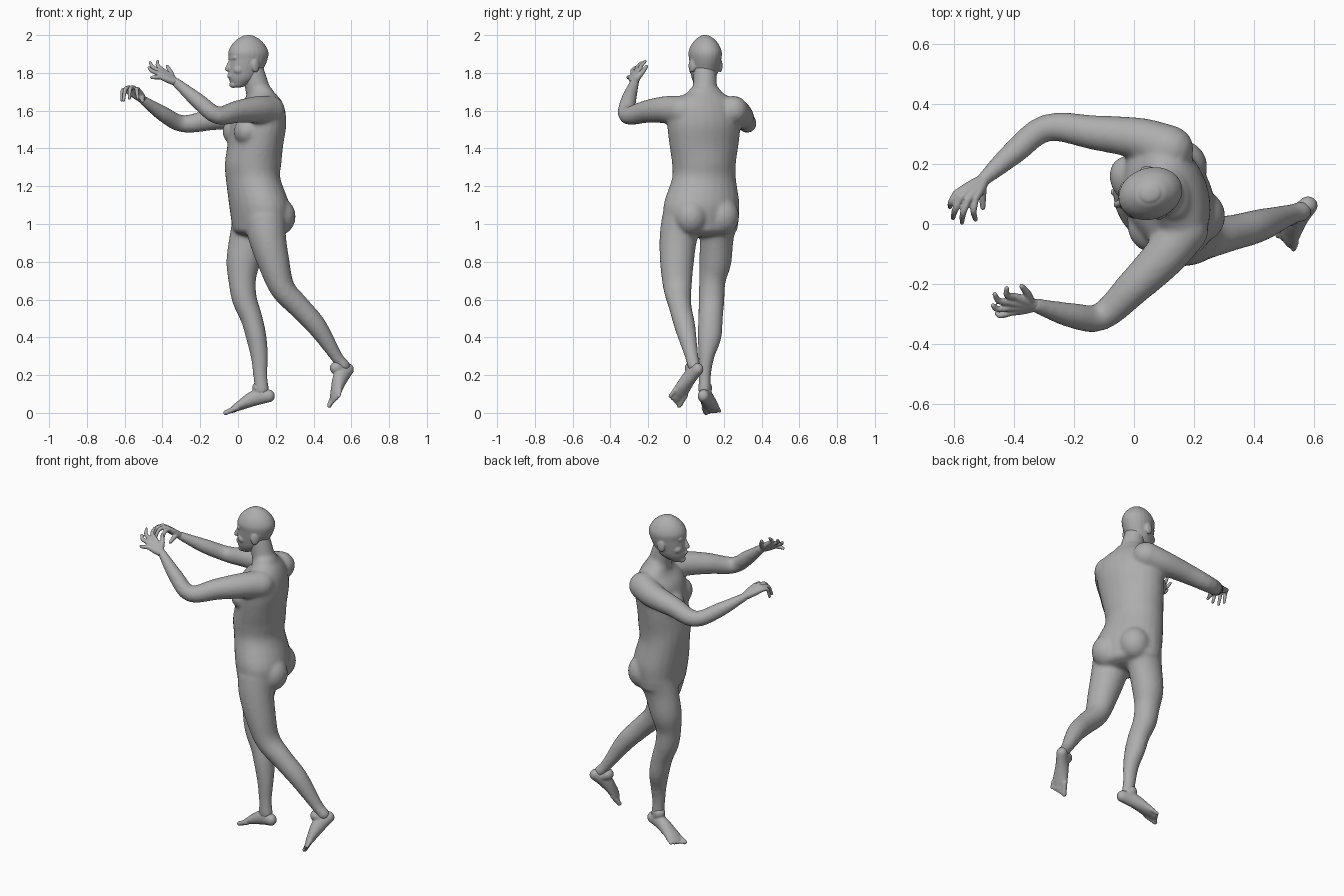
import bpy, bmesh
from math import sin, cos, pi, radians
from mathutils import Vector, Matrix

if "Cube" in bpy.data.objects:
    bpy.data.objects.remove(bpy.data.objects["Cube"])

UP = Vector((0, 0, 1))
grey = bpy.data.materials.new("warm_grey")
grey.use_nodes = True
grey.diffuse_color = (0.42, 0.42, 0.42, 1)
grey.node_tree.nodes["Principled BSDF"].inputs["Base Color"].default_value = (0.42, 0.42, 0.42, 1)


def spline(pts, steps=4):
    """Smooth curve through rows of centre and radii."""
    rows = [Vector(p if len(p) == 5 else (*p, p[3])) for p in pts]
    ext = [2 * rows[0] - rows[1]] + rows + [2 * rows[-1] - rows[-2]]
    out = []
    for a, b, c, d in zip(ext, ext[1:], ext[2:], ext[3:]):
        for i in range(steps):
            t = i / steps
            out.append(b + (c - a) * t / 2 + (2 * a - 5 * b + 4 * c - d) * t**2 / 2
                       + (3 * b - a - 3 * c + d) * t**3 / 2)
    return out + [rows[-1]]


def tube(bm, pts, ref=UP, level=False, cap=None, sides=24):
    """Loft of elliptical rings with rounded ends; first radius lies along ref."""
    rows = spline(pts)
    mid = [Vector(r[:3]) for r in rows]
    rings = []
    for i, r in enumerate(rows):
        t = UP if level else (mid[min(i + 1, len(mid) - 1)] - mid[max(i - 1, 0)]).normalized()
        rings.append((mid[i], t, r[3], r[4]))

    def end(ring, sign):
        c, t, ra, rb = ring
        h = cap or min(ra, rb)
        return [(c + t * sign * h * sin(radians(a)), t, ra * cos(radians(a)), rb * cos(radians(a)))
                for a in (25, 50, 75)]
    rings = end(rings[0], -1)[::-1] + rings + end(rings[-1], 1)
    loops = []
    for c, t, ra, rb in rings:
        u = (ref - t * ref.dot(t)).normalized()
        v = t.cross(u)
        loops.append([bm.verts.new(c + u * ra * cos(k * 2 * pi / sides) + v * rb * sin(k * 2 * pi / sides))
                      for k in range(sides)])
    for a, b in zip(loops, loops[1:]):
        for k in range(sides):
            n = (k + 1) % sides
            bm.faces.new((a[k], a[n], b[n], b[k]))
    bm.faces.new(loops[0][::-1])
    bm.faces.new(loops[-1])


def ball(bm, centre, size, turn=0):
    m = Matrix.Translation(centre) @ Matrix.Rotation(turn, 4, "Z") @ Matrix.Diagonal((*size, 1))
    bmesh.ops.create_uvsphere(bm, u_segments=24, v_segments=14, radius=1, matrix=m)


def blend(name, bm, voxel, smooth):
    """Fuse overlapping forms into one continuous skin."""
    bmesh.ops.recalc_face_normals(bm, faces=bm.faces)
    me = bpy.data.meshes.new(name)
    bm.to_mesh(me)
    bm.free()
    me.materials.append(grey)
    ob = bpy.data.objects.new(name, me)
    bpy.context.collection.objects.link(ob)
    mod = ob.modifiers.new("fuse", "REMESH")
    mod.mode, mod.voxel_size, mod.use_smooth_shade = "VOXEL", voxel, True
    mod = ob.modifiers.new("soften", "SMOOTH")
    mod.factor, mod.iterations = 0.5, smooth


def facing(angle):
    """Forward and left directions of a body part turned from -x."""
    a = radians(angle)
    return Vector((-cos(a), -sin(a), 0)), Vector((sin(a), -cos(a), 0))


# Torso and neck
bm = bmesh.new()
fwd, left = facing(20)
tube(bm, [(.115, .08, .97, .135, .20), (.112, .082, 1.1, .152, .207), (.08, .095, 1.24, .141, .173),
          (.08, .095, 1.32, .147, .172), (.092, .095, 1.42, .142, .188), (.105, .095, 1.52, .143, .20),
          (.115, .095, 1.6, .125, .195), (.13, .097, 1.655, .088, .16), (.12, .10, 1.7, .065, .09)],
     fwd, level=True, cap=.04)
tube(bm, [(.125, .10, 1.62, .07), (.10, .10, 1.73, .064), (.075, .10, 1.82, .06)], fwd)

# Chest and seat forms
for s in (-1, 1):
    ball(bm, Vector((.09, .095, 1.49)) + fwd * .085 + left * s * .088, (.06, .078, .07), radians(20))
    ball(bm, Vector((.112, .082, 1.04)) - fwd * .078 + left * s * .088, (.09, .09, .10), radians(20))

# Arms
tube(bm, [(.17, -.02, 1.6, .08), (.10, -.11, 1.605, .072), (0, -.21, 1.595, .06), (-.11, -.31, 1.575, .047),
          (-.21, -.305, 1.65, .042), (-.33, -.272, 1.752, .025)])
tube(bm, [(.12, .25, 1.6, .08), (.02, .285, 1.575, .07), (-.13, .305, 1.555, .058), (-.29, .322, 1.53, .046),
          (-.40, .24, 1.585, .041), (-.505, .147, 1.658, .024)])

# Legs
ahead = Vector((-1, 0, 0))
tube(bm, [(.145, -.02, 1.02, .11), (.155, -.04, .93, .10), (.188, -.048, .8, .085, .09),
          (.235, -.045, .66, .067, .075), (.325, -.03, .56, .06, .06), (.42, -.005, .455, .053, .055),
          (.52, .03, .30, .033, .036), (.56, .042, .25, .034, .034)], ahead)
tube(bm, [(.08, .17, 1.02, .11), (.055, .163, .93, .10, .09), (.028, .155, .8, .09, .085),
          (.022, .14, .7, .073, .07), (.035, .135, .6, .066, .068), (.072, .13, .5, .058, .065),
          (.097, .124, .4, .054, .063), (.113, .108, .3, .046, .043), (.118, .10, .2, .038, .032),
          (.126, .098, .12, .038, .034)], ahead)
blend("body", bm, .01, 8)


# Feet: heel, arch, ball and five toes
def foot(name, heel, front, up, inner):
    heel, front, up = Vector(heel), Vector(front), Vector(up)
    d = (front - heel).normalized()
    up = (up - d * up.dot(d)).normalized()
    side = d.cross(up) * inner
    bm = bmesh.new()
    arch = heel.lerp(front, .4) + up * .015
    tube(bm, [(*heel, .034, .031), (*arch, .042, .036), (*front, .023, .046),
              (*(front + d * .025 - up * .005), .016, .043)], up, cap=.03)
    for i in range(5):
        root = front + side * (.034 - i * .018) - up * .006
        tip = root + d * (.066 - i * .007) + side * (.004 - i * .002) - up * .006
        r = .015 if i == 0 else .0105
        tube(bm, [(*root, r), (*tip, r * .9)], up, sides=12)
    # Ankle
    top = heel + d * .04 + up * .06
    tube(bm, [(*(heel + d * .025), .03), (*top, .034)], d)
    blend(name, bm, .005, 4)


foot("left_foot", (.582, .062, .232), (.518, -.032, .108), (-.6, -.1, .6), 1)
foot("right_foot", (.165, .092, .09), (0, .13, .033), UP, -1)


# Hands: palm, four curled fingers and a thumb
def hand(name, wrist, knuckles, tips, bend, thumb):
    bm = bmesh.new()
    wrist, bend = Vector(wrist), Vector(bend)
    knuckles = [Vector(k) for k in knuckles]
    for k, tip in zip(knuckles, tips):
        tip = Vector(tip)
        joint = k.lerp(tip, .5) + bend
        tube(bm, [(*wrist, .02), (*wrist.lerp(k, .6), .018), (*k, .013)], sides=12)
        tube(bm, [(*k, .0125), (*joint, .011), (*tip, .008)], sides=12)
    base = wrist.lerp(knuckles[0], .3)
    root, tip = Vector(thumb[0]), Vector(thumb[1])
    tube(bm, [(*base, .018), (*root, .014), (*tip, .009)], sides=12)
    blend(name, bm, .004, 3)


hand("left_hand", (-.325, -.272, 1.748),
     [(-.40, -.243, 1.815), (-.415, -.262, 1.808), (-.417, -.28, 1.795), (-.408, -.294, 1.778)],
     [(-.425, -.215, 1.862), (-.465, -.235, 1.855), (-.472, -.272, 1.828), (-.458, -.30, 1.775)],
     (-.012, -.008, 0), [(-.355, -.235, 1.80), (-.375, -.208, 1.835)])
hand("right_hand", (-.50, .15, 1.655),
     [(-.53, .085, 1.712), (-.555, .08, 1.722), (-.578, .088, 1.722), (-.595, .10, 1.71)],
     [(-.53, .015, 1.665), (-.575, .005, 1.665), (-.605, .02, 1.655), (-.615, .057, 1.655)],
     (-.006, -.006, .022), [(-.507, .10, 1.665), (-.505, .055, 1.65)])

# Head
bm = bmesh.new()
fwd, left = facing(18)
core = Vector((.05, .10, 0))


def at(f, s, z):
    return core + fwd * f + left * s + UP * z


tube(bm, [(*at(.05, 0, 1.732), .036, .034), (*at(.022, 0, 1.77), .08, .06), (*at(.008, 0, 1.82), .094, .074),
          (*at(-.004, 0, 1.87), .104, .083), (*at(-.005, 0, 1.91), .108, .086),
          (*at(-.005, 0, 1.95), .089, .071), (*at(-.005, 0, 1.98), .058, .046),
          (*at(-.005, 0, 1.991), .036, .029)], fwd, level=True, cap=.009)
# Nose, lips and chin
tube(bm, [(*at(.092, 0, 1.87), .009), (*at(.106, 0, 1.84), .010), (*at(.112, 0, 1.82), .013)], fwd)
tube(bm, [(*at(.086, -.022, 1.782), .009), (*at(.1, 0, 1.784), .013), (*at(.086, .022, 1.782), .009)])
ball(bm, at(.078, 0, 1.738), (.022, .026, .018), radians(18))
for s in (-1, 1):
    # Brows, cheeks and ears
    tube(bm, [(*at(.095, s * .01, 1.878), .009), (*at(.082, s * .045, 1.88), .010)])
    ball(bm, at(.06, s * .04, 1.815), (.03, .026, .026), radians(18))
    ball(bm, at(-.02, s * .08, 1.838), (.024, .011, .036), radians(18 + s * 18))
blend("head", bm, .005, 3)
